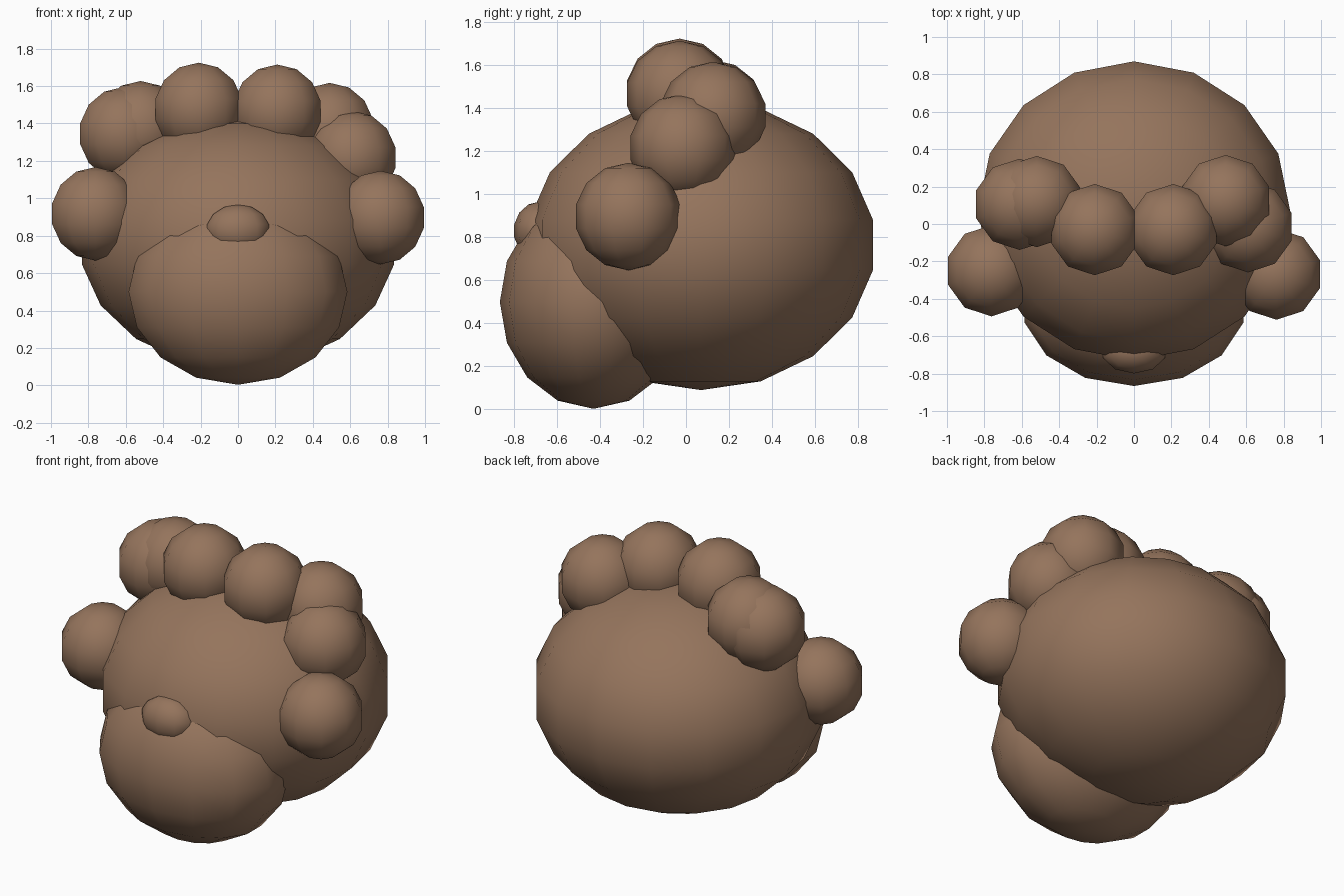
import bpy, bmesh
from mathutils import Matrix, Vector

if "Cube" in bpy.data.objects:
    bpy.data.objects.remove(bpy.data.objects["Cube"])

brown = bpy.data.materials.new("warm brown")
brown.diffuse_color = (0.30, 0.175, 0.108, 1.0)
brown.use_nodes = True
brown.node_tree.nodes["Principled BSDF"].inputs["Base Color"].default_value = brown.diffuse_color


def ball(name, center, radii, segments, rings):
    """Smooth low-poly ellipsoid with one vertex column facing the back."""
    bm = bmesh.new()
    bmesh.ops.create_uvsphere(bm, u_segments=segments, v_segments=rings, radius=1.0)
    # turn so that a column of vertices lies exactly on +y
    v = max((v for v in bm.verts if v.co.z > 0 and v.co.xy.length > 0.9),
            key=lambda v: v.co.y)
    turn = Vector((v.co.x, v.co.y)).angle_signed(Vector((0, 1)))
    bm.transform(Matrix.Diagonal((*radii, 1)) @ Matrix.Rotation(-turn, 4, 'Z'))
    for f in bm.faces:
        f.smooth = True
    mesh = bpy.data.meshes.new(name)
    bm.to_mesh(mesh)
    bm.free()
    mesh.materials.append(brown)
    obj = bpy.data.objects.new(name, mesh)
    obj.location = center
    bpy.context.collection.objects.link(obj)
    return obj


# head, muzzle and nose
ball("head", (0, 0.07, 0.765), (0.848, 0.812, 0.675), 16, 9)
ball("muzzle", (0, -0.43, 0.50), (0.60, 0.436, 0.497), 14, 8)
ball("nose", (0, -0.68, 0.83), (0.178, 0.122, 0.137), 10, 7)

# curls of hair, running over the head from ear to ear
curls = [
    ("left_side_curl", (-0.762, -0.25, 0.917)),
    ("left_outer_curl", (-0.612, 0.105, 1.345)),
    ("left_upper_curl", (-0.52, 0.12, 1.377)),
    ("left_top_curl", (-0.21, -0.03, 1.475)),
    ("right_top_curl", (0.21, -0.03, 1.465)),
    ("right_upper_curl", (0.49, 0.125, 1.367)),
    ("right_outer_curl", (0.61, -0.015, 1.217)),
    ("right_side_curl", (0.762, -0.268, 0.897)),
]
for name, center in curls:
    ball(name, center, (0.25, 0.25, 0.25), 10, 7)
